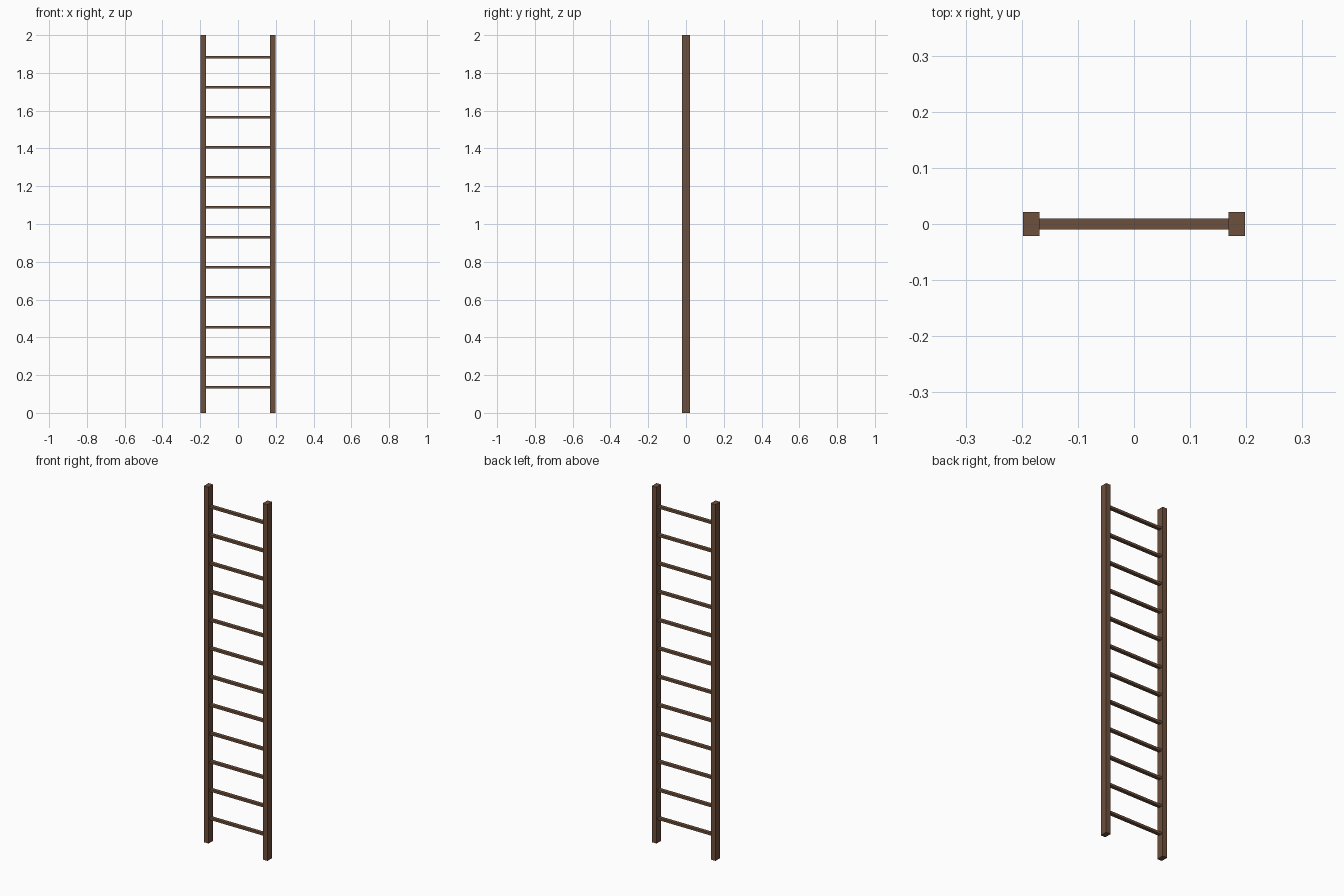
import bpy

cube = bpy.data.objects.get("Cube")
if cube:
    bpy.data.objects.remove(cube, do_unlink=True)

# Single brown wood colour
wood = bpy.data.materials.new("brown_wood")
wood.use_nodes = True
colour = (0.155, 0.08, 0.045, 1)
wood.diffuse_color = colour
wood.node_tree.nodes["Principled BSDF"].inputs["Base Color"].default_value = colour


def box(name, centre, size):
    bpy.ops.mesh.primitive_cube_add(size=1, location=centre)
    ob = bpy.context.object
    ob.name = name
    ob.scale = size
    bpy.ops.object.transform_apply(location=False, rotation=False, scale=True)
    ob.data.materials.append(wood)
    return ob


HEIGHT = 2.0
RAIL_X = 0.183
RUNGS = 12
FIRST, LAST = 0.135, 1.884

# Upright side rails
for side, sign in (("left", 1), ("right", -1)):
    box(f"{side}_rail", (sign * RAIL_X, 0, HEIGHT / 2), (0.029, 0.042, HEIGHT))

# Flat rungs, ending inside the rails
for i in range(RUNGS):
    z = FIRST + (LAST - FIRST) * i / (RUNGS - 1)
    box(f"rung_{i + 1}", (0, 0, z), (2 * RAIL_X, 0.02, 0.013))
